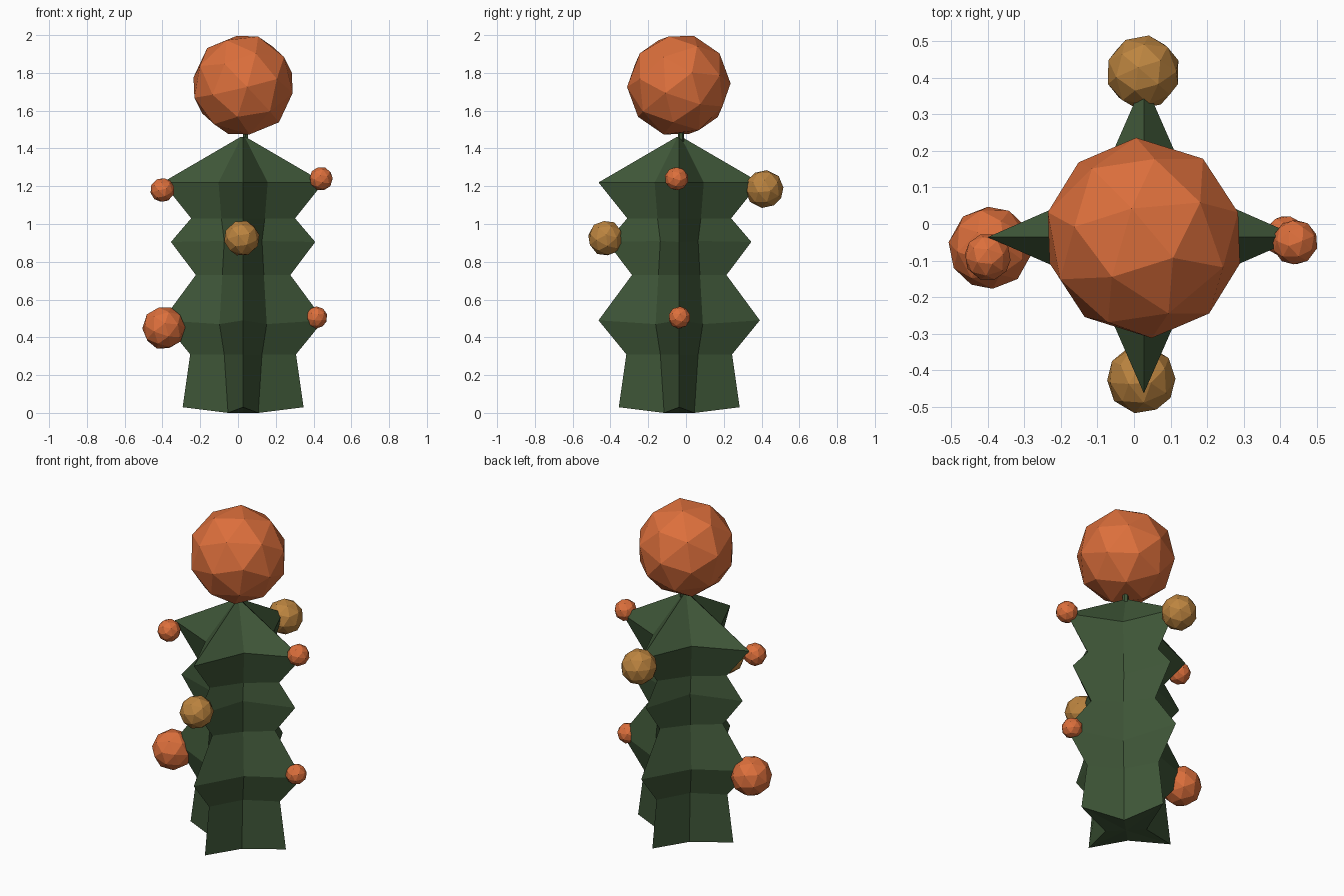
import bpy, bmesh, math
from mathutils import Vector, Euler

if "Cube" in bpy.data.objects:
    bpy.data.objects.remove(bpy.data.objects["Cube"])

CX, CY = 0.027, -0.036


def material(name, rgb):
    m = bpy.data.materials.new(name)
    m.diffuse_color = (*rgb, 1)
    m.use_nodes = True
    m.node_tree.nodes["Principled BSDF"].inputs["Base Color"].default_value = m.diffuse_color
    return m


green = material("green", (0.05, 0.095, 0.04))
orange = material("orange", (0.72, 0.16, 0.045))
gold = material("gold", (0.5, 0.23, 0.05))


def finish(name, bm, mat):
    bmesh.ops.recalc_face_normals(bm, faces=bm.faces)
    me = bpy.data.meshes.new(name)
    bm.to_mesh(me)
    bm.free()
    me.materials.append(mat)
    ob = bpy.data.objects.new(name, me)
    bpy.context.collection.objects.link(ob)
    return ob


# Body: stacked four-pointed star rings (tip height, tip radius, valley offset, valley height)
rings = [(0.03, 0.32, 0.08, 0.0), (0.31, 0.28, 0.10, 0.31),
         (0.49, 0.427, 0.125, 0.47), (0.73, 0.25, 0.11, 0.73),
         (0.905, 0.382, 0.10, 0.91), (1.03, 0.275, 0.115, 1.03),
         (1.22, 0.427, 0.13, 1.22), (1.46, 0.015, 0.009, 1.46)]
bm = bmesh.new()
loops = []
for zt, rt, v, zv in rings:
    loop = []
    for i in range(8):
        a = i * math.pi / 4
        r, z = (rt, zt) if i % 2 == 0 else (v * math.sqrt(2), zv)
        loop.append(bm.verts.new((CX + r * math.cos(a), CY + r * math.sin(a), z)))
    loops.append(loop)
for lo, hi in zip(loops, loops[1:]):
    for i in range(8):
        j = (i + 1) % 8
        bm.faces.new((lo[i], lo[j], hi[j], hi[i]))
bm.faces.new(loops[-1])
base = bm.verts.new((CX, CY, 0.0))
for i in range(8):
    bm.faces.new((loops[0][i], base, loops[0][(i + 1) % 8]))
finish("cactus_body", bm, green)

# Short stem under the large bloom
bm = bmesh.new()
bmesh.ops.create_cone(bm, cap_ends=True, segments=6, radius1=0.016, radius2=0.016, depth=0.12)
bmesh.ops.translate(bm, verts=bm.verts, vec=(0.04, CY + 0.01, 1.48))
finish("bloom_stem", bm, green)


def bud(name, loc, r, mat, rot):
    """Faceted ball: hull of icosahedron corners and its face centres."""
    bm = bmesh.new()
    bmesh.ops.create_icosphere(bm, subdivisions=1, radius=1)
    centres = [f.calc_center_median().normalized() for f in bm.faces]
    corners = [v.co.normalized() for v in bm.verts]
    bm.clear()
    turn = Euler(rot).to_matrix()
    for p in corners + centres:
        bm.verts.new(Vector(loc) + turn @ p * r)
    bmesh.ops.convex_hull(bm, input=bm.verts)
    finish(name, bm, mat)


# Large bloom and the small buds on the ridges
bud("top_bloom", (0.027, -0.038, 1.735), 0.275, orange, (0.3, 0.2, 0.4))
buds = [("upper_left_bud", (-0.40, -0.09, 1.18), 0.065, orange),
        ("upper_right_bud", (0.44, -0.05, 1.24), 0.063, orange),
        ("front_bud", (0.02, -0.425, 0.925), 0.095, gold),
        ("back_bud", (0.025, 0.415, 1.185), 0.102, gold),
        ("lower_left_bud", (-0.393, -0.065, 0.45), 0.115, orange),
        ("lower_right_bud", (0.415, -0.035, 0.505), 0.059, orange)]
for k, (name, loc, r, mat) in enumerate(buds):
    bud(name, loc, r, mat, (0.3 + k * 0.5, 0.2 + k * 0.3, k * 0.7))
